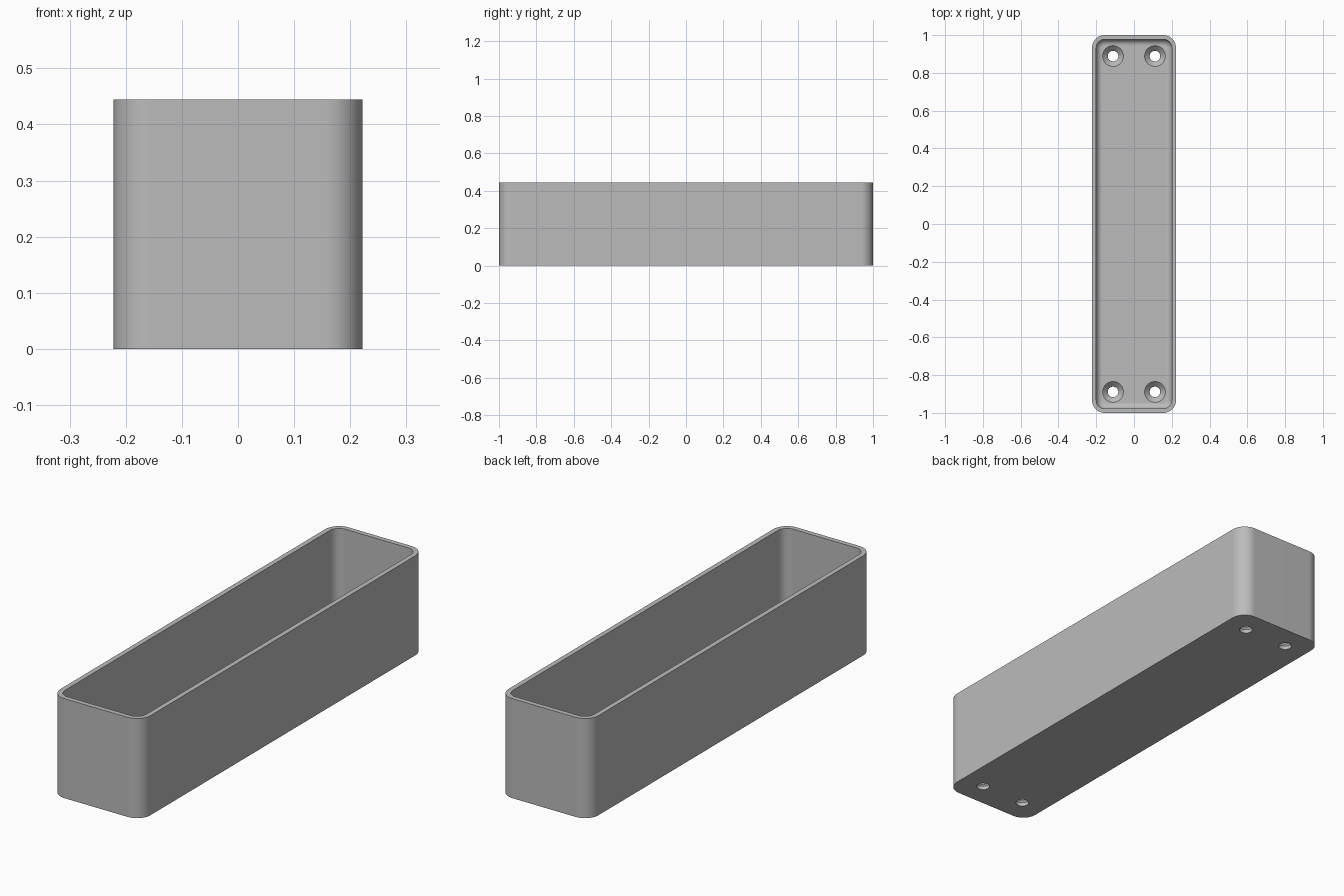
import bpy, bmesh, math

cube = bpy.data.objects.get("Cube")
if cube:
    bpy.data.objects.remove(cube, do_unlink=True)

HALF_X, HALF_Y, HEIGHT = 0.222, 1.0, 0.444
WALL, FLOOR, CORNER, FILLET = 0.022, 0.044, 0.067, 0.033
HOLE_X, HOLE_Y, HOLE_R, SINK_R = 0.111, 0.889, 0.028, 0.055
STEPS = 12

grey = bpy.data.materials.new("plain grey")
grey.use_nodes = True
colour = (0.5, 0.5, 0.5, 1)
grey.diffuse_color = colour
grey.node_tree.nodes["Principled BSDF"].inputs["Base Color"].default_value = colour


def rounded_loop(bm, inset, z):
    """Ring of vertices round a rounded rectangle, shrunk by inset."""
    r = CORNER - inset
    ring = []
    for quarter, (sx, sy) in enumerate([(1, 1), (-1, 1), (-1, -1), (1, -1)]):
        for i in range(STEPS + 1):
            a = (quarter + i / STEPS) * math.pi / 2
            ring.append(bm.verts.new((sx * (HALF_X - CORNER) + r * math.cos(a),
                                      sy * (HALF_Y - CORNER) + r * math.sin(a), z)))
    return ring


def circle_loop(bm, x, y, r, z):
    n = 48
    return [bm.verts.new((x + r * math.cos(math.tau * i / n),
                          y + r * math.sin(math.tau * i / n), z)) for i in range(n)]


def loft(name, bm, rings):
    """Skin successive rings and cap both ends."""
    for a, b in zip(rings, rings[1:]):
        for i in range(len(a)):
            j = (i + 1) % len(a)
            bm.faces.new((a[i], a[j], b[j], b[i]))
    bm.faces.new(rings[0][::-1])
    bm.faces.new(rings[-1])
    bmesh.ops.recalc_face_normals(bm, faces=bm.faces)
    mesh = bpy.data.meshes.new(name)
    bm.to_mesh(mesh)
    bm.free()
    mesh.materials.append(grey)
    obj = bpy.data.objects.new(name, mesh)
    bpy.context.collection.objects.link(obj)
    return obj


# Open box: outside wall, rim, inside wall, filleted floor
bm = bmesh.new()
profile = [(0, 0), (0, HEIGHT), (WALL, HEIGHT)]
for i in range(9):
    a = i / 8 * math.pi / 2
    profile.append((WALL + FILLET * (1 - math.cos(a)),
                    FLOOR + FILLET * (1 - math.sin(a))))
tray = loft("tray", bm, [rounded_loop(bm, inset, z) for inset, z in profile])

# Countersunk screw holes
bpy.context.view_layer.objects.active = tray
tray.select_set(True)
sink_z = FLOOR - (SINK_R - HOLE_R)
for sx in (-1, 1):
    for sy in (-1, 1):
        bm = bmesh.new()
        shape = [(HOLE_R, -0.05), (HOLE_R, sink_z), (SINK_R, FLOOR), (SINK_R, FLOOR + 0.05)]
        cutter = loft("hole_cutter", bm,
                      [circle_loop(bm, sx * HOLE_X, sy * HOLE_Y, r, z) for r, z in shape])
        cutter.hide_render = True
        cut = tray.modifiers.new("screw hole", 'BOOLEAN')
        cut.operation, cut.solver, cut.object = 'DIFFERENCE', 'EXACT', cutter
        bpy.ops.object.modifier_apply(modifier=cut.name)
        bpy.data.objects.remove(cutter, do_unlink=True)

# Smooth curved areas while keeping flat faces and crisp edges
bpy.ops.object.shade_smooth_by_angle(angle=math.radians(30))
weighted = tray.modifiers.new("flat normals", 'WEIGHTED_NORMAL')
weighted.keep_sharp = True
